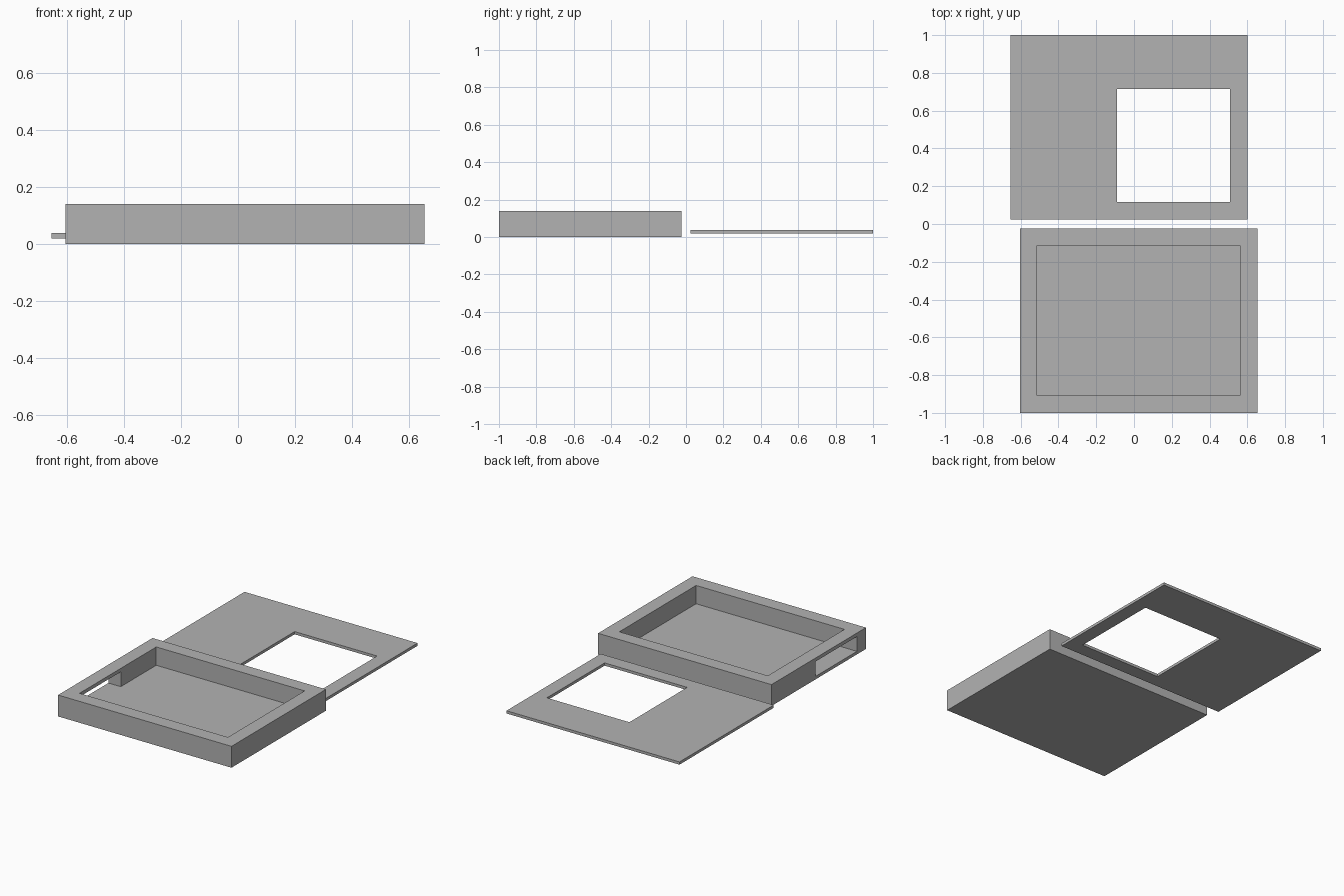
import bpy
import bmesh
from mathutils import Vector

cube = bpy.data.objects.get("Cube")
if cube:
    bpy.data.objects.remove(cube, do_unlink=True)

# Single grey finish
GREY = (0.45, 0.45, 0.45, 1.0)
grey = bpy.data.materials.new("plain grey")
grey.use_nodes = True
grey.diffuse_color = GREY
grey.node_tree.nodes["Principled BSDF"].inputs["Base Color"].default_value = GREY


def box(name, low, high):
    """Box spanning two opposite corners."""
    low, high = Vector(low), Vector(high)
    bm = bmesh.new()
    bmesh.ops.create_cube(bm, size=1)
    for v in bm.verts:
        v.co = (low + high) / 2 + v.co * (high - low)
    mesh = bpy.data.meshes.new(name)
    bm.to_mesh(mesh)
    bm.free()
    mesh.materials.append(grey)
    obj = bpy.data.objects.new(name, mesh)
    bpy.context.collection.objects.link(obj)
    return obj


def cut(obj, low, high):
    """Subtract a box, apply the result and drop the cutter."""
    cutter = box("cutter", low, high)
    cutter.hide_render = True
    mod = obj.modifiers.new("cut", 'BOOLEAN')
    mod.operation = 'DIFFERENCE'
    mod.solver = 'EXACT'
    mod.object = cutter
    bpy.context.view_layer.update()
    graph = bpy.context.evaluated_depsgraph_get()
    mesh = bpy.data.meshes.new_from_object(obj.evaluated_get(graph))
    obj.modifiers.clear()
    obj.data = mesh
    bpy.data.objects.remove(cutter, do_unlink=True)


FLOOR = 0.02

# Open tray with a slot through its right wall
tray = box("tray", (-0.603, -1, 0), (0.653, -0.023, 0.14))
cut(tray, (-0.513, -0.907, FLOOR), (0.562, -0.113, 0.3))
cut(tray, (-0.8, -0.907, FLOOR), (-0.4, -0.48, 0.117))

# Flat lid with a square window
lid = box("lid", (-0.653, 0.025, FLOOR), (0.6, 1, 0.038))
cut(lid, (-0.09, 0.116, -0.1), (0.508, 0.714, 0.2))
